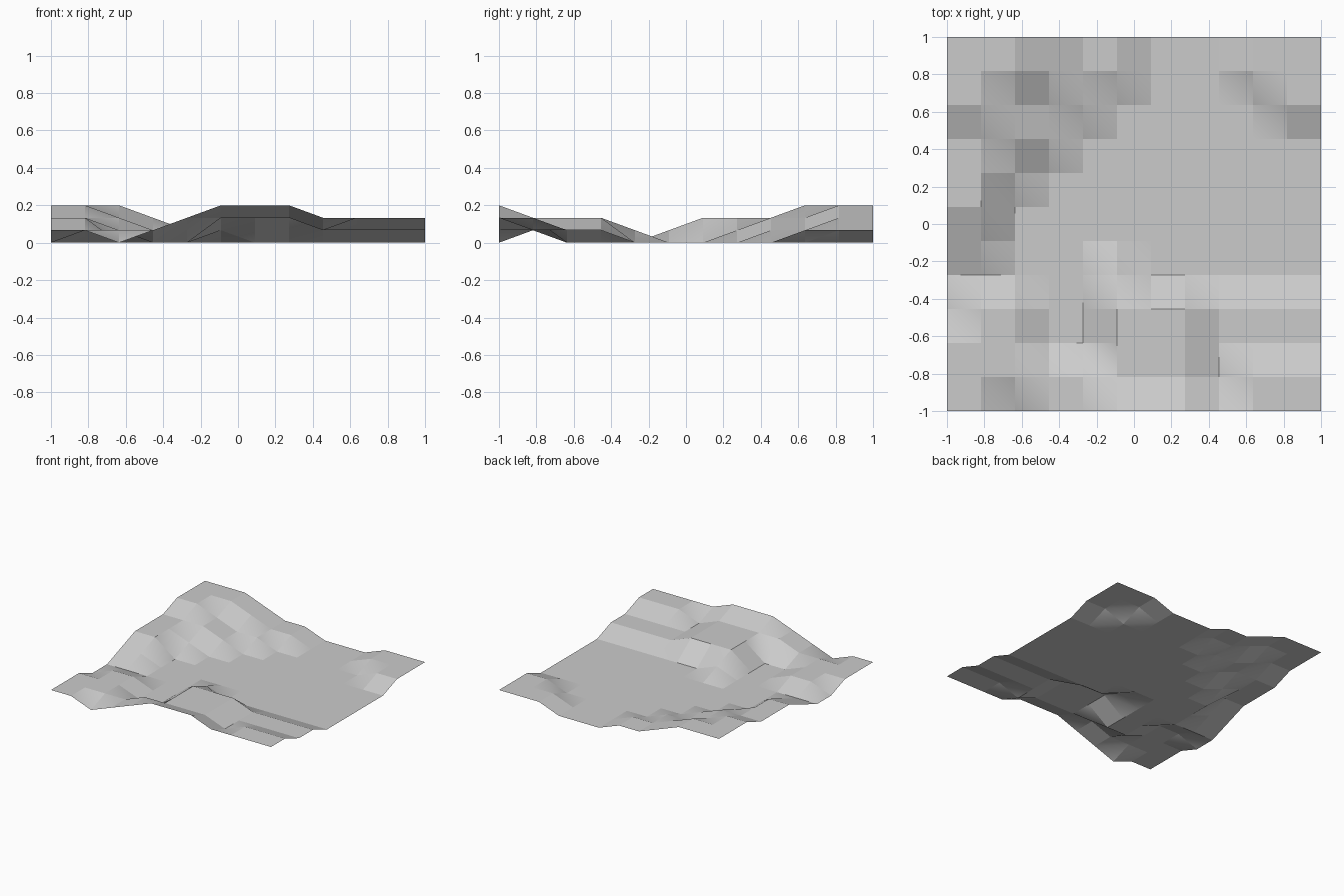
import bpy
import bmesh

cube = bpy.data.objects.get("Cube")
if cube:
    bpy.data.objects.remove(cube, do_unlink=True)

CELLS = 11
SIZE = 2.0
STEP = SIZE / CELLS      # width of one terrain cell
LEVEL = 0.2 / 3          # height of one terrace

# Terrace level of each grid row, front to back; the last level runs on to the edge
ROWS = [
    "110123332",
    "1111222212",
    "111002221",
    "011002221",
    "0000010",
    "110",
    "220",
    "2210",
    "22210",
    "33211000001",
    "3332110001",
    "3332110001",
]

# Plain grey ground
ground = bpy.data.materials.new("ground_grey")
ground.use_nodes = True
colour = (0.6, 0.6, 0.6, 1.0)
ground.diffuse_color = colour
ground.node_tree.nodes["Principled BSDF"].inputs["Base Color"].default_value = colour


def grid_point(bm, column, row, level):
    """Add one terrain corner at a grid position."""
    return bm.verts.new((column * STEP - SIZE / 2, row * STEP - SIZE / 2, int(level) * LEVEL))


# Terrain sheet: each cell is two triangles split from back left to front right
bm = bmesh.new()
points = []
for row, levels in enumerate(ROWS):
    levels = levels.ljust(CELLS + 1, levels[-1])
    points.append([grid_point(bm, column, row, level) for column, level in enumerate(levels)])

for near, far in zip(points, points[1:]):
    for i in range(CELLS):
        bm.faces.new((near[i], near[i + 1], far[i]))
        bm.faces.new((far[i], near[i + 1], far[i + 1]))

# Smooth inside each cell, crisp along the grid lines
for face in bm.faces:
    face.smooth = True
for edge in bm.edges:
    a, b = (v.co for v in edge.verts)
    edge.smooth = abs(a.x - b.x) > STEP / 2 and abs(a.y - b.y) > STEP / 2

mesh = bpy.data.meshes.new("terrain")
bm.to_mesh(mesh)
bm.free()
mesh.materials.append(ground)
terrain = bpy.data.objects.new("terrain", mesh)
bpy.context.scene.collection.objects.link(terrain)
